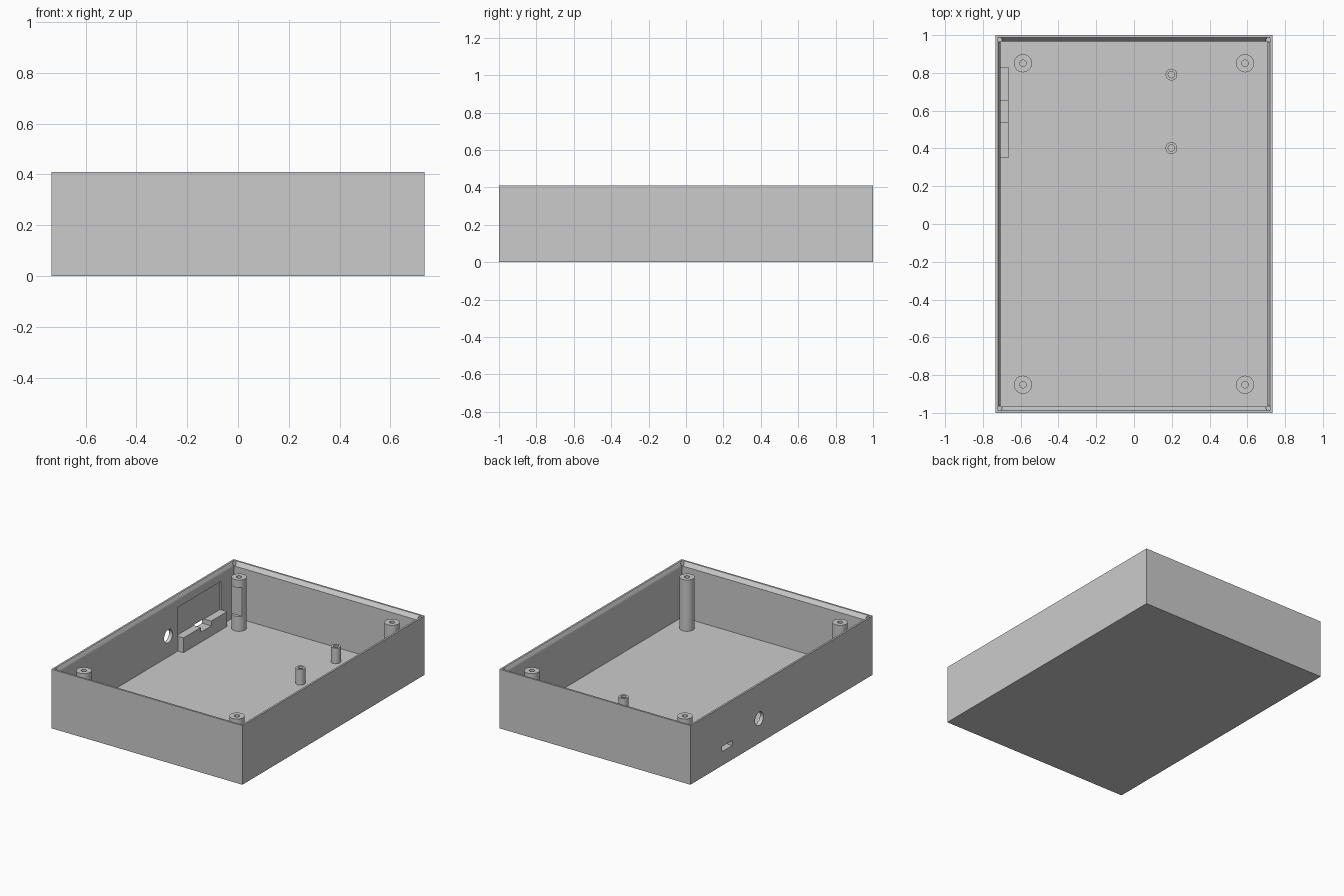
import bpy, bmesh, math
from mathutils import Vector

cube = bpy.data.objects.get("Cube")
if cube:
    bpy.data.objects.remove(cube, do_unlink=True)

GREY = (0.6, 0.6, 0.6, 1)
plastic = bpy.data.materials.new("grey plastic")
plastic.use_nodes = True
plastic.diffuse_color = GREY
plastic.node_tree.nodes["Principled BSDF"].inputs["Base Color"].default_value = GREY

HALF_X, HALF_Y, HEIGHT = 0.734, 1.0, 0.41
IN_X, IN_Y = 0.707, 0.967
FLOOR, LEDGE = 0.027, 0.383
POCKET_Y = (0.35, 0.825)
SLOT_Y = (0.54, 0.655)


def rect(hx, hy, z):
    return [(-hx, -hy, z), (hx, -hy, z), (hx, hy, z), (-hx, hy, z)]


def circle(x, y, r, z, n=32):
    return [(x + r * math.cos(math.tau * i / n), y + r * math.sin(math.tau * i / n), z)
            for i in range(n)]


def loft(name, rings):
    """Skin successive rings and cap both ends."""
    bm = bmesh.new()
    loops = [[bm.verts.new(p) for p in ring] for ring in rings]
    for a, b in zip(loops, loops[1:]):
        for i in range(len(a)):
            j = (i + 1) % len(a)
            bm.faces.new((a[i], a[j], b[j], b[i]))
    bm.faces.new(loops[0][::-1])
    bm.faces.new(loops[-1])
    bmesh.ops.recalc_face_normals(bm, faces=bm.faces)
    mesh = bpy.data.meshes.new(name)
    bm.to_mesh(mesh)
    bm.free()
    mesh.materials.append(plastic)
    obj = bpy.data.objects.new(name, mesh)
    bpy.context.collection.objects.link(obj)
    return obj


def box(name, xs, ys, zs):
    return loft(name, [[(xs[0], ys[0], z), (xs[1], ys[0], z),
                        (xs[1], ys[1], z), (xs[0], ys[1], z)] for z in zs])


def cut(obj, cutter):
    """Subtract the cutter, bake the result and discard the cutter."""
    cutter.hide_render = True
    mod = obj.modifiers.new("cut", "BOOLEAN")
    mod.operation = "DIFFERENCE"
    mod.solver = "EXACT"
    mod.object = cutter
    bpy.context.view_layer.objects.active = obj
    bpy.ops.object.modifier_apply(modifier=mod.name)
    bpy.data.objects.remove(cutter, do_unlink=True)


def smooth(obj):
    bpy.ops.object.select_all(action="DESELECT")
    obj.select_set(True)
    bpy.context.view_layer.objects.active = obj
    bpy.ops.object.shade_smooth_by_angle(angle=math.radians(30))


def post(name, x, y, r, hole, top):
    """Hollow screw post with a blind hole."""
    return loft(name, [circle(x, y, r, 0.015), circle(x, y, r, top),
                       circle(x, y, hole, top), circle(x, y, hole, FLOOR + 0.01)])


def pocket():
    """Clearance volume for the circuit board beside the right wall."""
    return box("board_clearance", (-0.719, -0.5), POCKET_Y, (0.13, 0.33))


# Open tray with a sloped inner lip around the rim
tray = loft("enclosure_tray", [
    rect(HALF_X, HALF_Y, 0), rect(HALF_X, HALF_Y, HEIGHT),
    rect(0.721, 0.987, HEIGHT), rect(IN_X, IN_Y, LEDGE), rect(IN_X, IN_Y, FLOOR)])

# Board recess, connector slot and round socket hole in the side wall
cut(tray, pocket())
cut(tray, box("slot_cutter", (-0.8, -0.6), SLOT_Y, (0.097, 0.132)))
hole = loft("hole_cutter", [circle(0, 0, 0.046, -0.08), circle(0, 0, 0.046, 0.08)])
hole.data.transform(Vector((0, 0, 1)).rotation_difference(Vector((1, 0, 0))).to_matrix().to_4x4())
hole.location = (-0.72, 0.245, 0.17)
bpy.context.view_layer.update()
cut(tray, hole)

# Small lid sockets in the rim corners
for sx in (-1, 1):
    for sy in (-1, 1):
        x, y = sx * 0.711, sy * 0.975
        cut(tray, loft("socket_cutter", [circle(x, y, 0.012, 0.375, 16),
                                         circle(x, y, 0.012, 0.45, 16)]))
smooth(tray)

# Board support block with a notch for the connector
block = box("board_support", (-0.715, -0.664), (0.35, 0.83), (0.015, 0.13))
cut(block, box("notch_cutter", (-0.8, -0.6), SLOT_Y, (0.097, 0.2)))

# Tall corner screw posts; the one beside the board is trimmed flat
for end, sy in (("front", -1), ("back", 1)):
    for side, sx in (("right", -1), ("left", 1)):
        p = post(f"{end}_{side}_post", sx * 0.588, sy * 0.851, 0.048, 0.017, LEDGE)
        if (sx, sy) == (-1, 1):
            cut(p, pocket())
        smooth(p)

# Short board standoffs
for end, y in (("front", 0.402), ("back", 0.791)):
    smooth(post(f"{end}_standoff", 0.198, y, 0.031, 0.017, 0.135))
